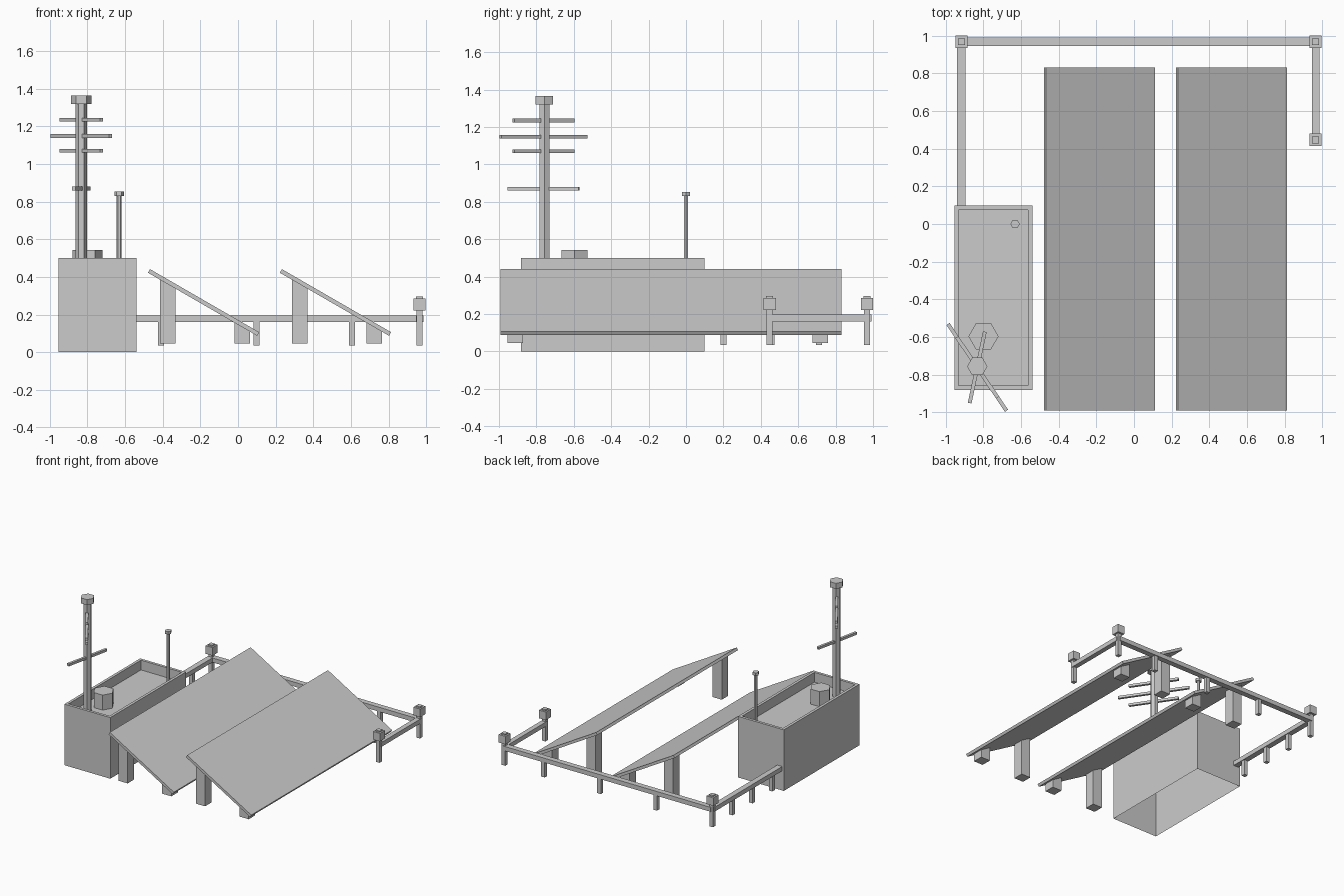
import bpy, bmesh
from math import radians, tan, pi
from mathutils import Matrix

cube = bpy.data.objects.get("Cube")
if cube:
    bpy.data.objects.remove(cube, do_unlink=True)

grey = bpy.data.materials.new("plain grey")
grey.use_nodes = True
grey.diffuse_color = (0.6, 0.6, 0.6, 1)
grey.node_tree.nodes["Principled BSDF"].inputs["Base Color"].default_value = (0.6, 0.6, 0.6, 1)


def finish(name, bm):
    mesh = bpy.data.meshes.new(name)
    bm.to_mesh(mesh)
    bm.free()
    mesh.materials.append(grey)
    obj = bpy.data.objects.new(name, mesh)
    bpy.context.scene.collection.objects.link(obj)
    return obj


def box_mesh(size, center, rotation=Matrix()):
    bm = bmesh.new()
    bmesh.ops.create_cube(bm, size=1)
    place = Matrix.Translation(center) @ rotation @ Matrix.Diagonal((*size, 1))
    bmesh.ops.transform(bm, matrix=place, verts=bm.verts)
    return bm


def box(name, size, center, rotation=Matrix()):
    return finish(name, box_mesh(size, center, rotation))


def hex_column(name, radius, x, y, bottom, top):
    bm = bmesh.new()
    place = Matrix.Translation((x, y, (bottom + top) / 2)) @ Matrix.Rotation(pi / 2, 4, "Z")
    bmesh.ops.create_cone(bm, cap_ends=True, segments=6, radius1=radius, radius2=radius,
                          depth=top - bottom, matrix=place)
    return finish(name, bm)


# Building shell: open underneath, with a parapet around a sunken roof
ROOF = 0.42
bm = box_mesh((0.415, 0.98, 0.5), (-0.747, -0.392, 0.25))
bm.normal_update()
bottom = [f for f in bm.faces if f.normal.z < -0.9]
bmesh.ops.delete(bm, geom=bottom, context="FACES")
roof = [f for f in bm.faces if f.normal.z > 0.9]
bmesh.ops.inset_region(bm, faces=roof, thickness=0.032)
walls = bmesh.ops.extrude_face_region(bm, geom=roof)["geom"]
bmesh.ops.delete(bm, geom=roof, context="FACES_ONLY")
for v in walls:
    if isinstance(v, bmesh.types.BMVert):
        v.co.z = ROOF
bmesh.ops.recalc_face_normals(bm, faces=bm.faces)
finish("building", bm)

# Roof tank, mast and small antenna
hex_column("roof_tank", 0.08, -0.8, -0.597, ROOF, 0.543)
MX, MY = -0.833, -0.757
hex_column("mast", 0.031, MX, MY, ROOF, 1.33)
hex_column("mast_cap", 0.054, MX, MY, 1.32, 1.365)
hex_column("antenna", 0.013, -0.632, 0.0, ROOF, 0.84)
hex_column("antenna_cap", 0.025, -0.632, 0.0, 0.83, 0.853)

# Crossbars through the mast
for length, z, angle in ((0.386, 1.235, -56), (0.556, 1.148, -56),
                         (0.386, 1.07, -56), (0.388, 0.87, 78)):
    box("mast_crossbar", (length, 0.02, 0.02), (MX, MY - 0.005, z),
        Matrix.Rotation(radians(angle), 4, "Z"))

# Tilted panels, each on two tall and two short legs cut to the slope
TILT, PANEL_Z = radians(30), 0.264
for px in (-0.183, 0.518):
    box("tilted_panel", (0.67, 1.822, 0.022), (px, -0.08, PANEL_Z),
        Matrix.Rotation(TILT, 4, "Y"))
    for name, dx in (("tall_leg", -0.19), ("short_leg", 0.206)):
        for y in (-0.913, 0.718):
            bm = box_mesh((0.084, 0.084, 0.1), (px + dx, y, 0.095))
            for v in bm.verts:
                if v.co.z > 0.1:
                    v.co.z = PANEL_Z - (v.co.x - px) * tan(TILT)
            finish(name, bm)

# Fence rails around the back of the yard
LEFT, RIGHT, BACK, END = 0.965, -0.917, 0.968, 0.447
RAIL_Z, RAIL = 0.178, 0.036
box("back_rail", (LEFT - RIGHT, 0.045, RAIL), ((LEFT + RIGHT) / 2, BACK, RAIL_Z))
box("left_rail", (0.04, BACK - END, RAIL), (LEFT, (BACK + END) / 2, RAIL_Z))
box("right_rail", (0.045, BACK - 0.09, RAIL), (RIGHT, (BACK + 0.09) / 2, RAIL_Z))

# Corner posts with block caps
for x, y in ((LEFT, BACK), (RIGHT, BACK), (LEFT, END)):
    box("corner_post", (0.032, 0.032, 0.2), (x, y, 0.135))
    box("post_cap", (0.062, 0.066, 0.066), (x, y, 0.253))
    box("cap_top", (0.036, 0.036, 0.02), (x, y, 0.286))

# Plain posts under the rails
plain = [(RIGHT + 0.508 * i, BACK) for i in (1, 2, 3)]
plain += [(RIGHT, BACK - 0.256 * i) for i in (1, 2, 3)]
for x, y in plain:
    box("rail_post", (0.032, 0.032, 0.14), (x, y, 0.105))
